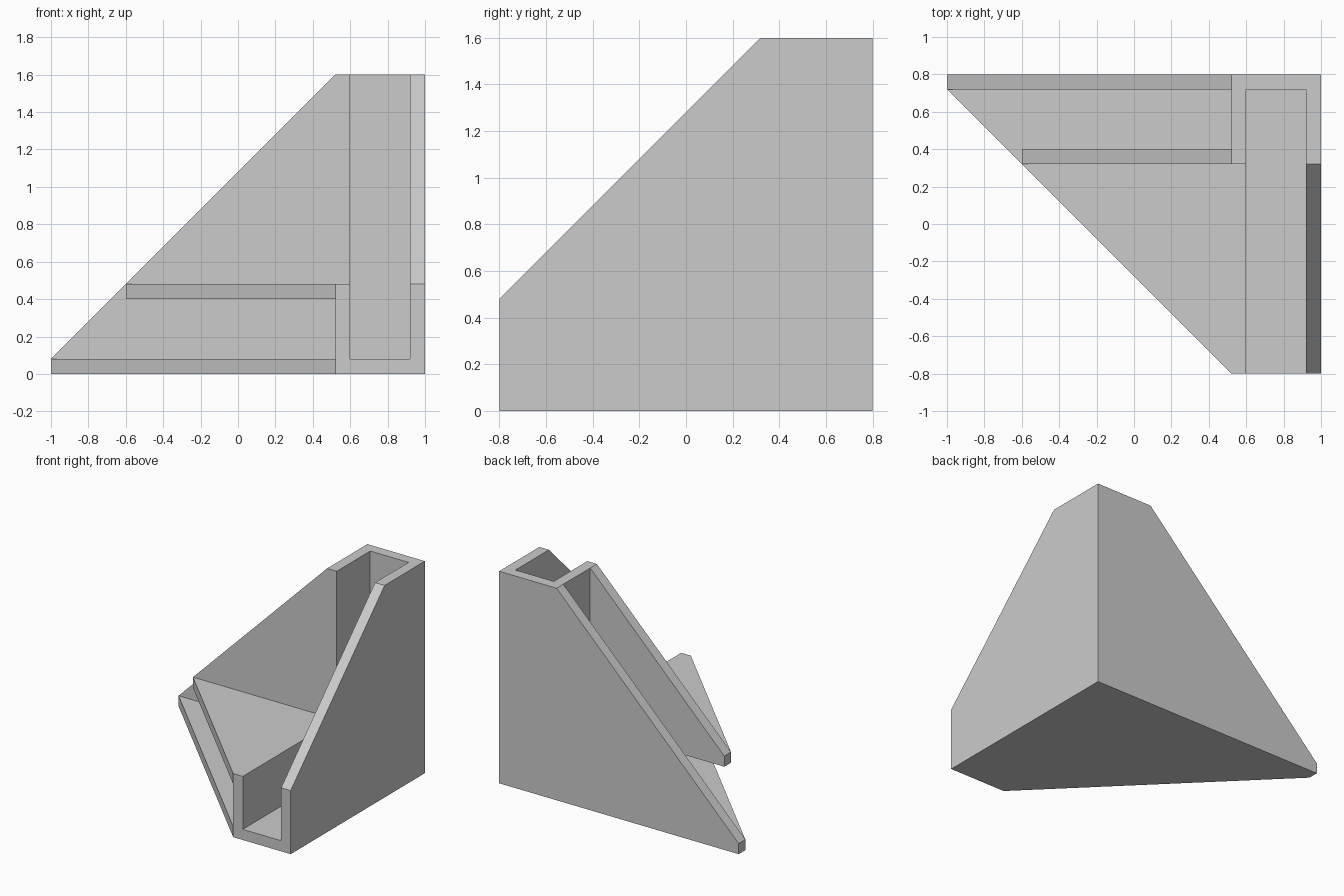
import bpy
import bmesh
from mathutils import Vector

cube = bpy.data.objects.get("Cube")
if cube:
    bpy.data.objects.remove(cube, do_unlink=True)

grey = bpy.data.materials.new("light_grey")
grey.use_nodes = True
grey.diffuse_color = (0.6, 0.6, 0.6, 1)
grey.node_tree.nodes["Principled BSDF"].inputs["Base Color"].default_value = (0.6, 0.6, 0.6, 1)

T = 0.08  # plate thickness


def plate(name, axis, start, outline):
    """Extrude an outline along an axis; points use the other two axes in xyz order."""
    def place(point, depth):
        co = list(point)
        co.insert("xyz".index(axis), depth)
        return Vector(co)

    bm = bmesh.new()
    face = bm.faces.new([bm.verts.new(place(p, start)) for p in outline])
    ext = bmesh.ops.extrude_face_region(bm, geom=[face])
    moved = [v for v in ext["geom"] if isinstance(v, bmesh.types.BMVert)]
    bmesh.ops.translate(bm, verts=moved, vec=place((0, 0), T))
    bmesh.ops.recalc_face_normals(bm, faces=bm.faces)
    mesh = bpy.data.meshes.new(name)
    bm.to_mesh(mesh)
    bm.free()
    mesh.materials.append(grey)
    obj = bpy.data.objects.new(name, mesh)
    bpy.context.collection.objects.link(obj)
    return obj


# Outer corner: floor, back wall and side wall with sloped free edges
bracket = plate("corner_bracket", "z", 0,
                [(-1, 0.8), (1, 0.8), (1, -0.8), (0.52, -0.8), (-1, 0.72)])
parts = [
    plate("back_wall", "y", 0.72, [(-1, 0), (1, 0), (1, 1.6), (0.52, 1.6), (-1, T)]),
    plate("side_wall", "x", 0.92,
          [(-0.8, 0), (0.8, 0), (0.8, 1.6), (0.32, 1.6), (-0.8, 0.48)]),
    # Inner corner: L-shaped divider, shelf and triangular upright
    plate("divider_wall", "x", 0.52,
          [(-0.8, 0), (0.8, 0), (0.8, 1.6), (0.32, 1.6), (0.32, 0.48), (-0.8, 0.48)]),
    plate("shelf", "z", 0.4,
          [(-0.6, 0.4), (0.6, 0.4), (0.6, -0.8), (0.52, -0.8), (-0.6, 0.32)]),
    plate("inner_upright", "y", 0.32,
          [(-0.6, 0.4), (0.6, 0.4), (0.6, 1.6), (0.52, 1.6), (-0.6, 0.48)]),
]

# Fuse the plates into one solid
for part in parts:
    mod = bracket.modifiers.new("join_" + part.name, "BOOLEAN")
    mod.operation = "UNION"
    mod.solver = "EXACT"
    mod.object = part
bpy.context.view_layer.update()
depsgraph = bpy.context.evaluated_depsgraph_get()
fused = bpy.data.meshes.new_from_object(bracket.evaluated_get(depsgraph))
bracket.modifiers.clear()
bracket.data = fused
for part in parts:
    bpy.data.objects.remove(part, do_unlink=True)

# Merge coplanar faces so that only real edges remain
bm = bmesh.new()
bm.from_mesh(fused)
bmesh.ops.remove_doubles(bm, verts=bm.verts, dist=0.0005)
bmesh.ops.dissolve_limit(bm, angle_limit=0.01, verts=bm.verts, edges=bm.edges)
bm.to_mesh(fused)
bm.free()
fused.materials.clear()
fused.materials.append(grey)
for poly in fused.polygons:
    poly.material_index = 0
    poly.use_smooth = False
